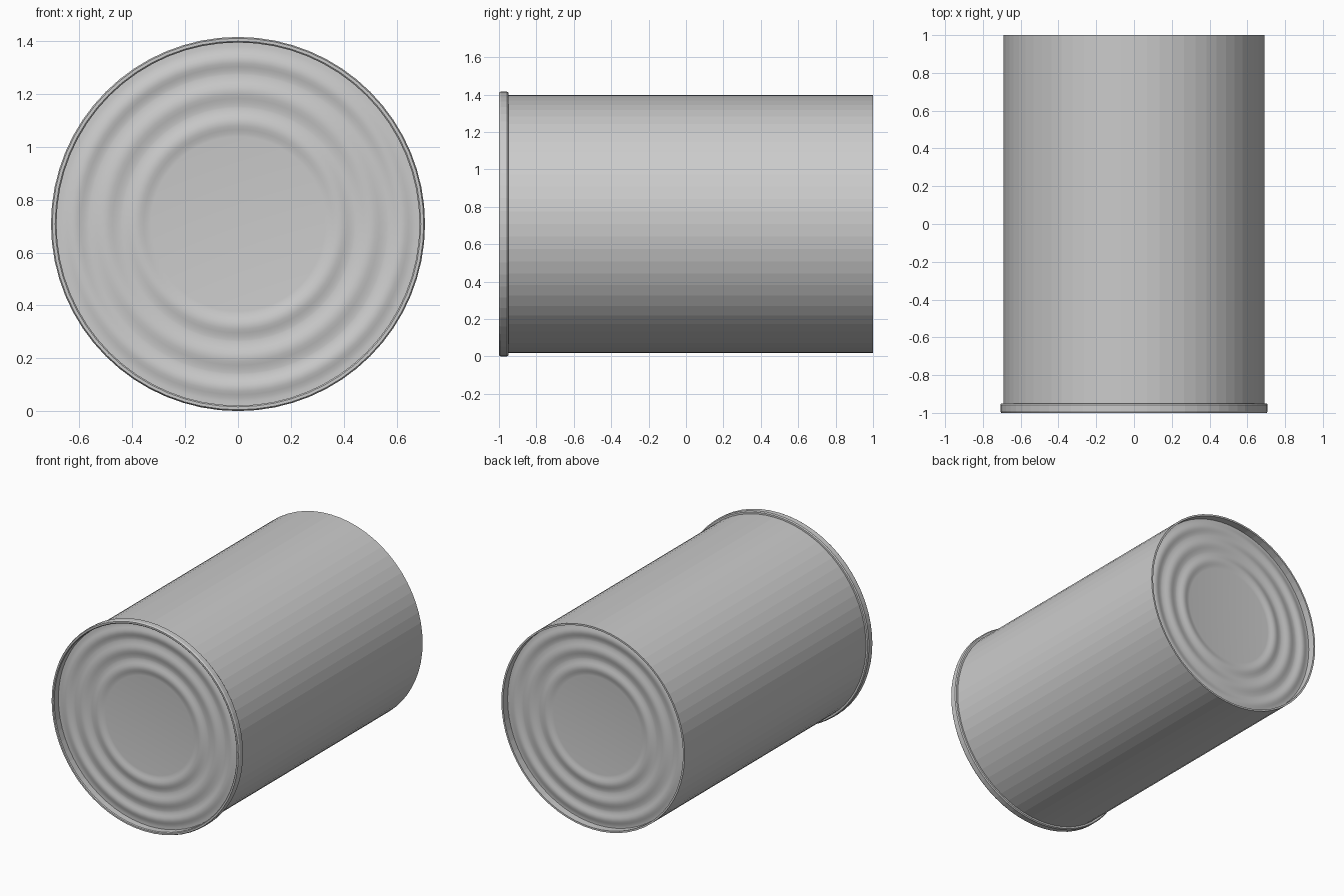
import bpy, bmesh, math

if "Cube" in bpy.data.objects:
    bpy.data.objects.remove(bpy.data.objects["Cube"])

SEG = 64
CZ = 0.708      # height of the can axis

steel = bpy.data.materials.new("tin_grey")
steel.diffuse_color = (0.6, 0.6, 0.6, 1)
steel.use_nodes = True
steel.node_tree.nodes["Principled BSDF"].inputs["Base Color"].default_value = steel.diffuse_color


def lathe(name, profile, smooth):
    """Spin (radius, y) points round the can axis; radius 0 makes a centre point."""
    bm = bmesh.new()
    rings = []
    for r, y in profile:
        if r == 0:
            rings.append([bm.verts.new((0, y, CZ))] * SEG)
        else:
            rings.append([bm.verts.new((r * math.cos(2 * math.pi * i / SEG), y,
                                        CZ + r * math.sin(2 * math.pi * i / SEG)))
                          for i in range(SEG)])
    for a, b in zip(rings, rings[1:]):
        for i in range(SEG):
            j = (i + 1) % SEG
            quad = list(dict.fromkeys((a[i], a[j], b[j], b[i])))
            f = bm.faces.new(quad)
            f.smooth = smooth
    me = bpy.data.meshes.new(name)
    bm.to_mesh(me)
    bm.free()
    me.materials.append(steel)
    ob = bpy.data.objects.new(name, me)
    bpy.context.collection.objects.link(ob)
    return ob


# Side wall, with the recess walls turned in at both ends
lathe("can_wall", [(0.69, -0.955), (0.69, 1.0), (0.678, 1.0), (0.678, 0.95)][::-1], False)

# Rolled bead round the front end
lathe("front_bead", [(0.69, -0.95), (0.702, -0.95), (0.708, -0.957), (0.708, -0.99),
                     (0.703, -1.0), (0.692, -1.0), (0.687, -0.995), (0.687, -0.95)], False)


# Lid profile: flat centre, three raised rings, flat edge
def lid_profile(edge, y, out):
    pts = [(edge, y)]
    for lo, hi in ((0.57, 0.672), (0.445, 0.565), (0.33, 0.44)):
        for k in range(9):
            t = 1 - k / 8
            pts.append((lo + (hi - lo) * t, y + out * 0.011 * math.sin(math.pi * t) ** 2))
    return pts + [(0, y)]


lathe("front_lid", lid_profile(0.687, -0.95, -1), True)
# reversed order keeps the faces pointing outwards at the back
lathe("back_lid", lid_profile(0.678, 0.95, 1)[::-1], True)
